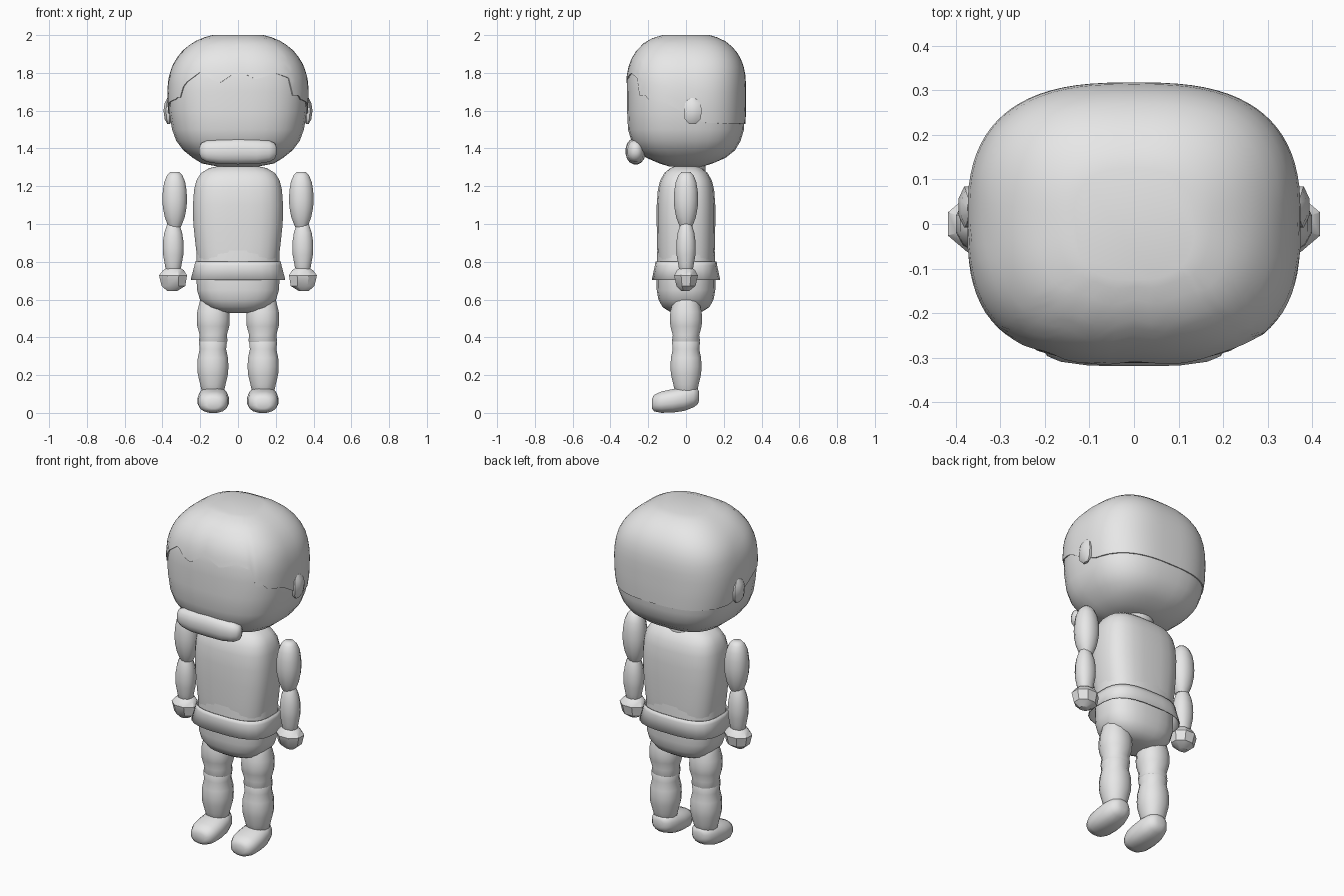
import bpy, bmesh, math

grey = bpy.data.materials.new("light_grey")
grey.diffuse_color = (0.8, 0.8, 0.8, 1)


def ring_point(a, rx, ry, n):
    """Point on a superellipse at angle a."""
    c, s = math.cos(a), math.sin(a)
    return (rx * math.copysign(abs(c) ** (2 / n), c),
            ry * math.copysign(abs(s) ** (2 / n), s))


def interp(x, table):
    if x <= table[0][0]:
        return table[0][1]
    for (x0, y0), (x1, y1) in zip(table, table[1:]):
        if x <= x1:
            return y0 + (y1 - y0) * (x - x0) / (x1 - x0)
    return table[-1][1]


def skin(name, rings, caps=(True, True), angle=45):
    """Join equal rings of points into one surface."""
    bm = bmesh.new()
    loops = [[bm.verts.new(p) for p in r] for r in rings]
    k = len(loops[0])
    for a, b in zip(loops, loops[1:]):
        for i in range(k):
            j = (i + 1) % k
            bm.faces.new((a[i], a[j], b[j], b[i]))
    if caps[0]:
        bm.faces.new(loops[0][::-1])
    if caps[1]:
        bm.faces.new(loops[-1])
    bmesh.ops.recalc_face_normals(bm, faces=bm.faces)
    me = bpy.data.meshes.new(name)
    bm.to_mesh(me)
    bm.free()
    me.materials.append(grey)
    me.shade_smooth()
    me.set_sharp_from_angle(angle=math.radians(angle))
    ob = bpy.data.objects.new(name, me)
    bpy.context.collection.objects.link(ob)
    return ob


def loft(name, sections, axis="z", n=2.0, sides=16, **kw):
    """Sections are (position, centre u, centre v, radius u, radius v)."""
    rings = []
    for p, cu, cv, ru, rv in sections:
        ring = []
        for i in range(sides):
            u, v = ring_point(2 * math.pi * (i + 0.5) / sides, ru, rv, n)
            u, v = u + cu, v + cv
            ring.append({"x": (p, u, v), "y": (u, p, v), "z": (u, v, p)}[axis])
        rings.append(ring)
    return skin(name, rings, **kw)


# Head: rounded block
WIDTH = [(1.305, .11), (1.32, .19), (1.35, .24), (1.39, .29), (1.44, .328), (1.5, .35),
         (1.6, .367), (1.7, .37), (1.77, .363), (1.83, .345), (1.87, .322),
         (1.91, .29), (1.95, .24), (1.975, .19), (1.99, .13)]
DEPTH = [(1.305, .09), (1.32, .14), (1.35, .21), (1.39, .26), (1.44, .29), (1.5, .308),
         (1.6, .313), (1.7, .313), (1.77, .312), (1.83, .3), (1.87, .285),
         (1.91, .26), (1.95, .22), (1.975, .175), (1.99, .12)]
loft("head", [(z, 0, 0, w, d) for (z, w), (_, d) in zip(WIDTH, DEPTH)], n=2.75, sides=32)

# Hair: thin cap over the head with a jagged fringe that drops to the nape
FRINGE = [(-.3, 1.67), (-.285, 1.74), (-.2, 1.81), (-.15, 1.77), (-.1, 1.745), (0, 1.81),
          (.1, 1.765), (.2, 1.80), (.27, 1.775), (.285, 1.68)]
NAPE = [(-.25, 1.67), (-.1, 1.64), (0, 1.58), (.1, 1.535), (.32, 1.53)]


def hairline(a):
    x, y = ring_point(a, .37, .315, 2.75)
    return interp(x, FRINGE) if y < -.2 else interp(y, NAPE)


COLS, ROWS = 80, 12
hair = []
for r in range(-1, ROWS + 1):
    t = max(r, 0) / ROWS
    ring = []
    for i in range(COLS):
        a = 2 * math.pi * i / COLS
        z = hairline(a)
        z += (1.99 - z) * (1 - (1 - t) ** 1.5)
        grow = -.004 if r < 0 else .005
        x, y = ring_point(a, interp(z, WIDTH) + grow, interp(z, DEPTH) + grow, 2.75)
        ring.append((x, y, z + .01 * t))
    hair.append(ring)
skin("hair", hair, caps=(False, True))

# Moustache: long bean in front of the chin
loft("moustache", [(s * x, -.267, z, ry, rz) for s, x, z, ry, rz in
                   [(-1, .206, 1.388, .012, .015), (-1, .195, 1.387, .03, .042),
                    (-1, .165, 1.385, .043, .057), (-1, .1, 1.383, .052, .066),
                    (1, 0, 1.385, .053, .07), (1, .1, 1.383, .052, .066),
                    (1, .165, 1.385, .043, .057), (1, .195, 1.387, .03, .042),
                    (1, .206, 1.388, .012, .015)]], axis="x", n=2.2)

# Neck, torso and hips
loft("neck", [(1.26, 0, .04, .09, .065), (1.37, 0, .04, .09, .065)])
loft("torso", [(.74, 0, 0, .205, .145), (.8, 0, 0, .214, .15), (.88, 0, 0, .225, .154),
               (1.0, 0, 0, .238, .156), (1.1, 0, 0, .24, .156), (1.18, 0, 0, .234, .15),
               (1.23, 0, 0, .222, .138), (1.27, 0, 0, .197, .115), (1.295, 0, 0, .155, .085),
               (1.31, 0, 0, .09, .05)], n=2.9, sides=24)
loft("hips", [(.53, 0, 0, .06, .06), (.538, 0, 0, .11, .09), (.56, 0, 0, .165, .125),
              (.6, 0, 0, .203, .147), (.65, 0, 0, .218, .156), (.72, 0, 0, .222, .157),
              (.8, 0, 0, .221, .156), (.88, 0, 0, .222, .152)], n=2.6, sides=24)

# Flared belt band
belt = loft("belt", [(.705, 0, 0, .252, .182), (.78, 0, 0, .232, .166), (.802, 0, 0, .228, .163)],
            n=2.9, sides=24, caps=(False, False))
belt.modifiers.new("thickness", "SOLIDIFY").thickness = .006


def capsule(name, x, z0, z1, rx, ry, ends=(.35, .35), sides=12):
    """Bulged limb segment, with end radii as fractions of the full radius."""
    h = z1 - z0
    prof = [(0, ends[0]), (.06, max(ends[0] + .12, .6)), (.18, .82), (.36, .97), (.5, 1),
            (.66, .97), (.82, .85), (.94, max(ends[1] + .12, .63)), (1, ends[1])]
    return loft(name, [(z0 + h * t, x, 0, rx * f, ry * f) for t, f in prof],
                n=2.2, sides=sides, angle=50)


for side, s in (("left", 1), ("right", -1)):
    # Ear
    loft(side + "_ear", [(1.53, s * .367, .035, .008, .02), (1.555, s * .37, .035, .02, .045),
                         (1.6, s * .372, .038, .024, .05), (1.64, s * .37, .035, .02, .044),
                         (1.667, s * .367, .035, .008, .016)], sides=8)
    # Arm
    capsule(side + "_upper_arm", s * .335, .985, 1.275, .067, .066, (.5, .38))
    capsule(side + "_forearm", s * .343, .745, 1.0, .057, .053, (.6, .55))
    # Blocky fist
    loft(side + "_hand", [(.645, s * .348, -.005, .028, .022), (.672, s * .342, 0, .068, .055),
                          (.728, s * .344, 0, .08, .068), (.755, s * .342, 0, .06, .052),
                          (.772, s * .34, 0, .03, .03)], sides=8, angle=35)
    # Leg
    capsule(side + "_thigh", s * .131, .365, .625, .09, .088, (.75, .65))
    capsule(side + "_shin", s * .133, .1, .39, .085, .085, (.6, .78))
    # Foot, running from toe to heel
    loft(side + "_foot", [(-.18, s * .131, .052, .035, .025), (-.168, s * .131, .055, .062, .042),
                          (-.13, s * .131, .06, .08, .054), (-.07, s * .131, .067, .084, .06),
                          (-.01, s * .131, .077, .08, .062), (.04, s * .131, .087, .066, .054),
                          (.062, s * .131, .089, .046, .04), (.07, s * .131, .09, .025, .022)],
         axis="y", n=2.4)

# Stand the feet on the ground
for ob in bpy.data.objects:
    if ob.name.endswith("_foot"):
        low = min(v.co.z for v in ob.data.vertices)
        for v in ob.data.vertices:
            v.co.z -= low * max(0, 1 - v.co.z / .1)
